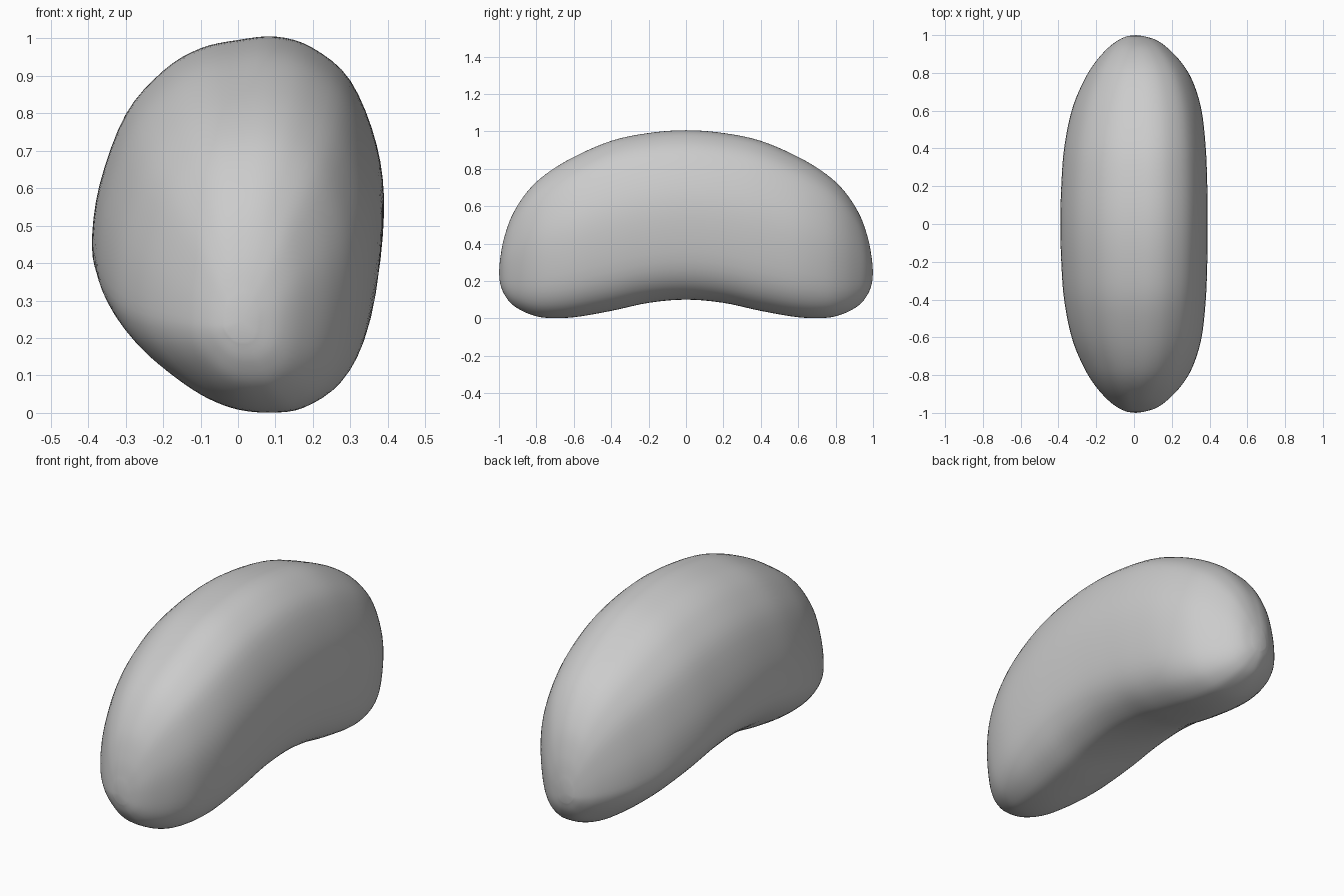
import bpy, bmesh
from mathutils import Vector

if "Cube" in bpy.data.objects:
    bpy.data.objects.remove(bpy.data.objects["Cube"])


def spline(p0, p1, p2, p3, t):
    # Catmull-Rom interpolation of tuples
    return tuple(0.5 * (2 * b + (c - a) * t + (2 * a - 5 * b + 4 * c - d) * t * t
                        + (3 * b - a - 3 * c + d) * t ** 3)
                 for a, b, c, d in zip(p0, p1, p2, p3))


def sample(points, steps, closed):
    n = len(points)
    out = []
    for i in range(n if closed else n - 1):
        ids = [i - 1, i, i + 1, i + 2]
        ids = [k % n if closed else min(max(k, 0), n - 1) for k in ids]
        out += [spline(*(points[k] for k in ids), s / steps) for s in range(steps)]
    return out if closed else out + [points[-1]]


# Lopsided cross-section: x from -1 to 1, height from 0 to 1
section = [(.26, 0), (0, .01), (-.26, .045), (-.51, .105), (-.77, .19), (-.94, .28),
           (-1, .38), (-.95, .56), (-.77, .77), (-.51, .9), (-.26, .965), (0, .99),
           (.26, 1), (.51, .967), (.77, .87), (.95, .68), (1, .48), (.93, .23),
           (.77, .09), (.51, .015)]
ring = sample(section, 4, True)

# Half the bean's length: y, bottom, top, left width, right width
half = [(0, .10, 1.005, .39, .39), (.2, .083, .99, .385, .388), (.4, .04, .948, .37, .38),
        (.6, .006, .862, .33, .358), (.75, .003, .77, .27, .313), (.85, .028, .675, .21, .255),
        (.93, .075, .55, .14, .18), (.975, .135, .42, .08, .115), (.995, .19, .31, .035, .05)]
stations = [(-h[0],) + h[1:] for h in reversed(half[1:])] + half
rows = sample(stations, 5, False)

# Bean body: skin the sections and close both tips
bm = bmesh.new()
loops = []
for y, bot, top, left, right in rows:
    loops.append([bm.verts.new((u * (left if u < 0 else right), y, bot + (top - bot) * v))
                  for u, v in ring])
n = len(ring)
for a, b in zip(loops, loops[1:]):
    for i in range(n):
        j = (i + 1) % n
        bm.faces.new((a[i], a[j], b[j], b[i]))
for loop, y in ((loops[0], -1), (loops[-1], 1)):
    tip = bm.verts.new(Vector((.01, y, .245)))
    for i in range(n):
        bm.faces.new((loop[i], loop[(i + 1) % n], tip))
bmesh.ops.recalc_face_normals(bm, faces=bm.faces)
for f in bm.faces:
    f.smooth = True
mesh = bpy.data.meshes.new("bean")
bm.to_mesh(mesh)
bm.free()
bpy.context.collection.objects.link(bpy.data.objects.new("bean", mesh))
